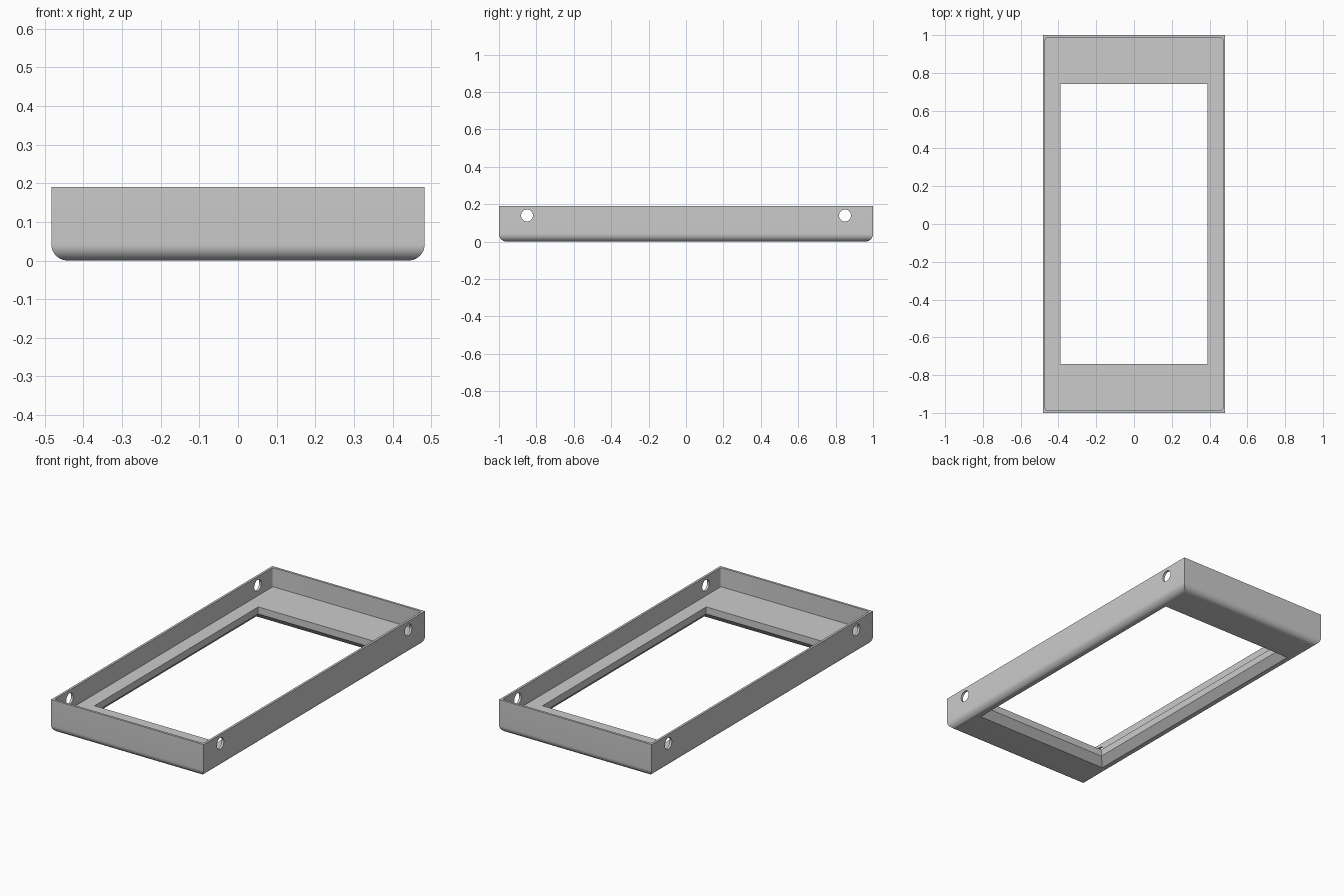
import bpy
import bmesh
from math import pi, sin, cos
from mathutils import Matrix, Vector

cube = bpy.data.objects.get("Cube")
if cube:
    bpy.data.objects.remove(cube, do_unlink=True)

# Main sizes
HX, HY, TOP = 0.483, 1.0, 0.19        # outer half sizes and height
WALL, FLOOR = 0.013, 0.08             # wall thickness, floor level
WIN_X, WIN_Y = 0.39, 0.74             # window half sizes
ROUND, FLARE = 0.042, 0.04            # lower edge round, window chamfer
ARC, CORNER = 10, 4                   # segments

grey = bpy.data.materials.new("light grey")
grey.use_nodes = True
grey.diffuse_color = (0.6, 0.6, 0.6, 1)
grey.node_tree.nodes["Principled BSDF"].inputs["Base Color"].default_value = (0.6, 0.6, 0.6, 1)


def ring(bm, hx, hy, z, r=0.0):
    """Rectangle of vertices with optionally rounded corners."""
    verts = []
    for i, (sx, sy) in enumerate([(1, 1), (-1, 1), (-1, -1), (1, -1)]):
        for k in range(CORNER + 1):
            a = (i + k / CORNER) * pi / 2
            verts.append(bm.verts.new((sx * (hx - r) + r * cos(a),
                                       sy * (hy - r) + r * sin(a), z)))
    return verts


def finish(name, bm):
    mesh = bpy.data.meshes.new(name)
    bm.to_mesh(mesh)
    bm.free()
    obj = bpy.data.objects.new(name, mesh)
    bpy.context.collection.objects.link(obj)
    return obj


# Frame: wall, rounded lower edge, chamfered window, floor and inner wall
bm = bmesh.new()
rings = [ring(bm, HX, HY, TOP)]
for k in range(ARC + 1):
    a = k / ARC * pi / 2
    inset = ROUND * (1 - cos(a))
    rings.append(ring(bm, HX - inset, HY - inset, ROUND * (1 - sin(a))))
rings += [
    ring(bm, WIN_X + FLARE, WIN_Y + FLARE, 0),
    ring(bm, WIN_X, WIN_Y, FLARE),
    ring(bm, WIN_X, WIN_Y, FLOOR),
    ring(bm, HX - WALL, HY - WALL, FLOOR, 0.012),
    ring(bm, HX - WALL, HY - WALL, TOP, 0.012),
]
for lower, upper in zip(rings, rings[1:] + rings[:1]):
    n = len(lower)
    for i in range(n):
        j = (i + 1) % n
        bm.faces.new((lower[i], lower[j], upper[j], upper[i]))
bmesh.ops.remove_doubles(bm, verts=bm.verts[:], dist=1e-5)
bmesh.ops.recalc_face_normals(bm, faces=bm.faces[:])
frame = finish("window_frame_tray", bm)
frame.data.materials.append(grey)

# Round holes through both long walls
bm = bmesh.new()
for y in (-0.85, 0.85):
    bmesh.ops.create_cone(
        bm, cap_ends=True, segments=32, radius1=0.032, radius2=0.032, depth=1.2,
        matrix=Matrix.Translation(Vector((0, y, 0.14))) @ Matrix.Rotation(pi / 2, 4, 'Y'))
cutter = finish("hole_cutter", bm)
cutter.hide_render = True
cutter.data.materials.append(grey)

bpy.ops.object.select_all(action='DESELECT')
frame.select_set(True)
bpy.context.view_layer.objects.active = frame
cut = frame.modifiers.new("holes", 'BOOLEAN')
cut.operation = 'DIFFERENCE'
cut.solver = 'EXACT'
cut.object = cutter
bpy.ops.object.modifier_apply(modifier=cut.name)
bpy.data.objects.remove(cutter, do_unlink=True)

bpy.ops.object.shade_smooth_by_angle(angle=pi / 6)
